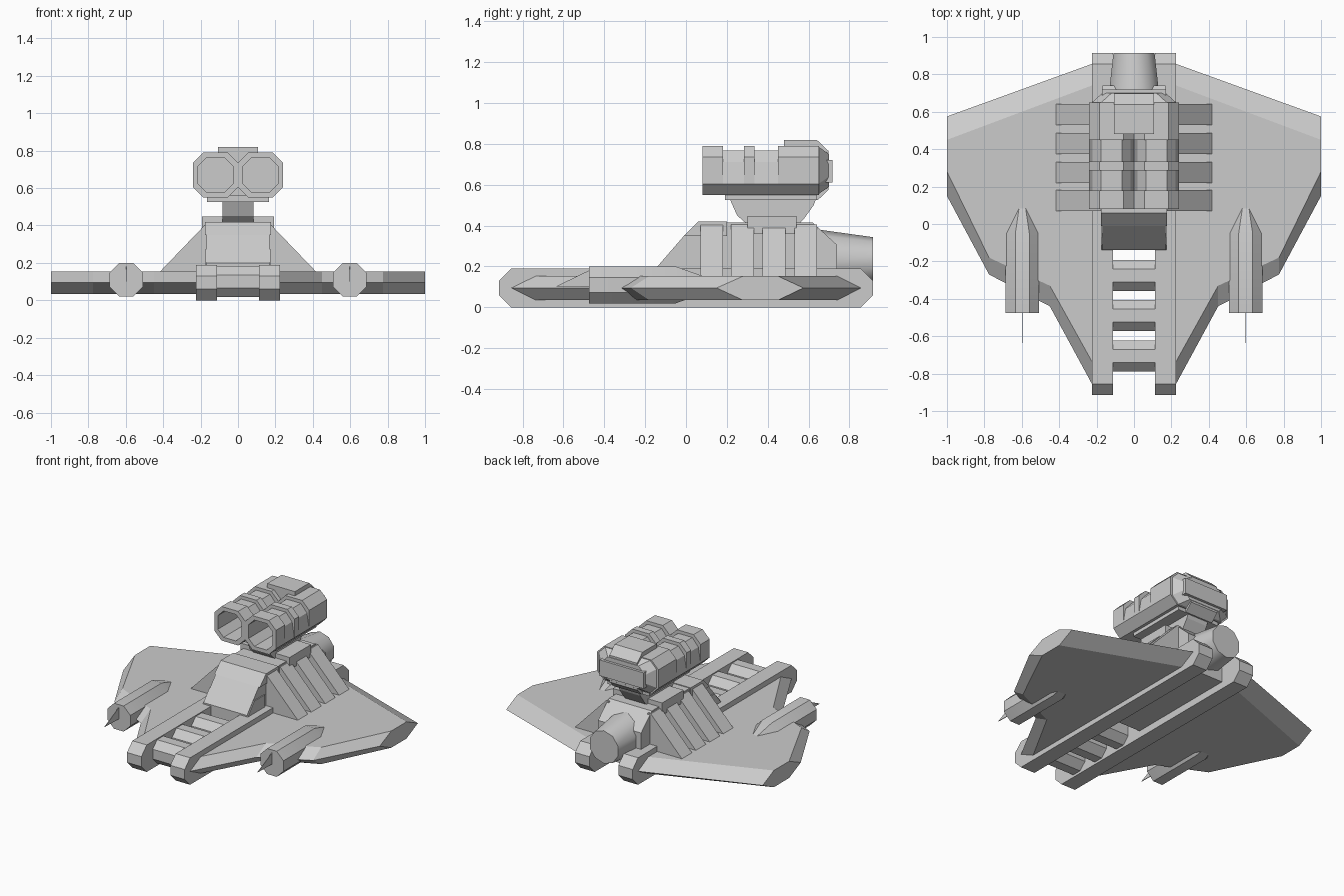
import bpy, bmesh, math

if "Cube" in bpy.data.objects:
    bpy.data.objects.remove(bpy.data.objects["Cube"])


def loft(name, rings, mirror=False, smooth=0):
    """Skin a sequence of equal-length point rings and cap both ends."""
    bm = bmesh.new()
    rows = [[bm.verts.new(p) for p in r] for r in rings]
    n = len(rows[0])
    for a, b in zip(rows, rows[1:]):
        for i in range(n):
            j = (i + 1) % n
            bm.faces.new((a[i], a[j], b[j], b[i]))
    bm.faces.new(rows[0])
    bm.faces.new(rows[-1])
    bmesh.ops.recalc_face_normals(bm, faces=bm.faces)
    me = bpy.data.meshes.new(name)
    bm.to_mesh(me)
    bm.free()
    ob = bpy.data.objects.new(name, me)
    bpy.context.collection.objects.link(ob)
    if mirror:
        ob.modifiers.new("mirror", 'MIRROR').use_mirror_merge = False
    if smooth:
        bpy.ops.object.select_all(action='DESELECT')
        bpy.context.view_layer.objects.active = ob
        ob.select_set(True)
        bpy.ops.object.shade_smooth_by_angle(angle=math.radians(smooth))
    return ob


def side_prism(name, profile, x0, x1, mirror=False):
    """Extrude a (y, z) profile along x."""
    return loft(name, [[(x, y, z) for y, z in profile] for x in (x0, x1)], mirror)


def front_prism(name, profile, y0, y1, mirror=False):
    """Extrude an (x, z) profile along y."""
    return loft(name, [[(x, y, z) for x, z in profile] for y in (y0, y1)], mirror)


def box(name, x0, x1, y0, y1, z0, z1, mirror=False):
    return side_prism(name, [(y0, z0), (y1, z0), (y1, z1), (y0, z1)], x0, x1, mirror)


def chamfered(a0, a1, b0, b1, c):
    return [(a0 + c, b0), (a1 - c, b0), (a1, b0 + c), (a1, b1 - c),
            (a1 - c, b1), (a0 + c, b1), (a0, b1 - c), (a0, b0 + c)]


def octagon(r, n=8):
    """Regular polygon, flat sides on the axes, r = distance to the flats."""
    R = r / math.cos(math.pi / n)
    return [(R * math.cos(math.pi * (2 * i + 1) / n),
             R * math.sin(math.pi * (2 * i + 1) / n)) for i in range(n)]


# Twin skid rails
side_prism("rail", chamfered(-0.915, 0.915, 0, 0.19, 0.06), 0.113, 0.225, True)

# Wings with knife edge at mid height
edge = [(0.2, 0.865), (1, 0.575), (1, 0.15), (0.775, -0.27), (0.45, -0.44), (0.225, -0.855), (0.2, -0.855)]
flat = [(0.2, 0.75), (1, 0.45), (1, 0.28), (0.775, -0.18), (0.45, -0.33), (0.225, -0.735), (0.2, -0.735)]
loft("wing", [[(x, y, z) for x, y in o]
              for o, z in ((flat, 0.035), (edge, 0.095), (flat, 0.153))], True, 20)

# Wing pods with tapered tails and front fins
loft("wing_pod", [[(0.597 + r * u, y, 0.11 + r * v) for u, v in octagon(0.09)]
                  for y, r in ((-0.475, 1), (-0.05, 1), (0.2, 0.02))], True, 30)
side_prism("pod_fin", [(-0.635, 0.103), (-0.47, 0.183), (-0.47, 0.1)], 0.595, 0.599, True)

# Rungs between the rails
for y in (-0.705, -0.49, -0.275):
    side_prism("rung", [(y + u, 0.1 + v) for u, v in octagon(0.083)], -0.12, 0.12)

# Central hull
side_prism("hull", [(-0.08, 0.05), (-0.14, 0.1), (-0.14, 0.2), (-0.075, 0.275), (-0.01, 0.35),
                    (0.06, 0.415), (0.62, 0.415), (0.74, 0.305), (0.74, 0.05)], -0.168, 0.168)
side_prism("hull_front_plate", [(-0.14, 0.19), (-0.07, 0.275), (0.05, 0.275), (0.05, 0.19)],
           -0.175, 0.175)
side_prism("hull_brow", [(-0.01, 0.35), (0.06, 0.42), (0.2, 0.42), (0.2, 0.35)], -0.177, 0.177)

# Sloped side ribs
for y in (0.07, 0.22, 0.375, 0.53):
    front_prism("side_rib", [(0.15, 0.14), (0.43, 0.14), (0.175, 0.405), (0.15, 0.405)],
                y, y + 0.112, True)

# Rear exhaust
loft("exhaust", [[(r * u, y, z + r * v) for u, v in octagon(1, 10)]
                 for y, r, z in ((0.6, 0.145, 0.235), (0.915, 0.11, 0.228))], smooth=40)

# Turret pedestal
box("turret_base", -0.192, 0.192, 0.3, 0.54, 0.36, 0.447)
side_prism("turret_neck", [(0.21, 0.54), (0.64, 0.54), (0.625, 0.5), (0.575, 0.43),
                           (0.52, 0.38), (0.33, 0.38), (0.25, 0.45)], -0.082, 0.082)
box("turret_underplate", -0.165, 0.165, 0.19, 0.64, 0.525, 0.56)

# Twin hollow launch tubes with recessed bands
full = chamfered(0, 0.24, 0.55, 0.79, 0.055)
band = [(x, z) if z < 0.65 else (0.12 + (x - 0.12) * 0.85, z - 0.023) for x, z in full]
bore = chamfered(0.027, 0.213, 0.577, 0.763, 0.045)
sections = [(0.65, full), (0.45, full), (0.45, band), (0.335, band), (0.335, full), (0.285, full),
            (0.285, band), (0.18, band), (0.18, full), (0.08, full), (0.08, bore), (0.40, bore)]
loft("launch_tube", [[(x, y, z) for x, z in p] for y, p in sections], True)

# Turret rear housing
loft("turret_back", [[(x, y, z) for x, z in chamfered(-w, w, z0, z1, 0.05)]
                     for y, w, z0, z1 in ((0.62, 0.225, 0.555, 0.785), (0.65, 0.225, 0.555, 0.785),
                                          (0.7, 0.17, 0.59, 0.75))])
side_prism("turret_spine", [(0.48, 0.53), (0.48, 0.82), (0.64, 0.82), (0.698, 0.765),
                            (0.698, 0.575), (0.645, 0.525)], -0.108, 0.108)
box("turret_rear_panel", -0.172, 0.172, 0.65, 0.718, 0.61, 0.722)
